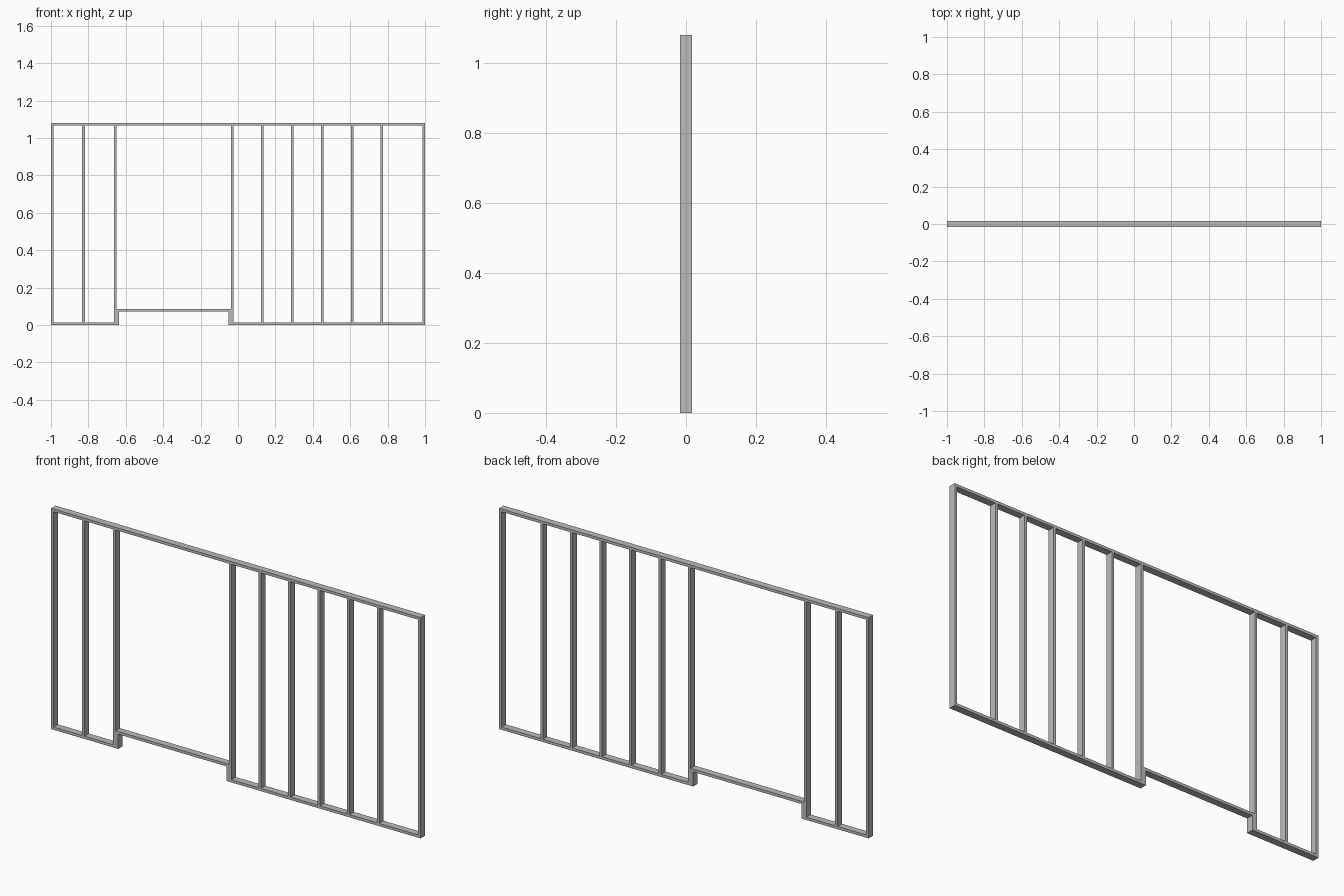
import bpy
import bmesh

# Remove the default cube
cube = bpy.data.objects.get("Cube")
if cube:
    bpy.data.objects.remove(cube, do_unlink=True)

# Single grey material
GREY = (0.5, 0.5, 0.5, 1.0)
grey = bpy.data.materials.new("steel_grey")
grey.use_nodes = True
grey.diffuse_color = GREY
grey.node_tree.nodes["Principled BSDF"].inputs["Base Color"].default_value = GREY

T = 0.0135       # member thickness
D = 0.034        # wall depth
H = 1.08         # wall height
SILL = 0.085     # top of the raised sill


def member(name, x0, x1, z0, z1):
    """Rectangular timber spanning the wall depth."""
    bm = bmesh.new()
    bmesh.ops.create_cube(bm, size=1)
    for v in bm.verts:
        v.co = (x0 if v.co.x < 0 else x1, v.co.y * D, z0 if v.co.z < 0 else z1)
    mesh = bpy.data.meshes.new(name)
    bm.to_mesh(mesh)
    bm.free()
    mesh.materials.append(grey)
    obj = bpy.data.objects.new(name, mesh)
    bpy.context.collection.objects.link(obj)


# Opening edges: inner faces of the two king studs
open_l, open_r = -0.65, -0.037

# Plates
member("top_plate", -1, 1, H - T, H)
member("bottom_plate_right", -1, open_l, 0, T)
member("bottom_plate_left", open_r, 1, 0, T)

# Full-height studs between the plates
centres = [-1 + T / 2, -0.826, open_l - T / 2]
centres += [open_r + T / 2 + 0.16 * i for i in range(6)]
centres.append(1 - T / 2)
for i, x in enumerate(centres):
    member(f"stud_{i + 1}", x - T / 2, x + T / 2, T, H - T)

# Short cripple studs carrying the raised sill
member("cripple_right", open_l, open_l + T, 0, SILL - T)
member("cripple_left", open_r - T, open_r, 0, SILL - T)
member("opening_sill", open_l, open_r, SILL - T, SILL)
